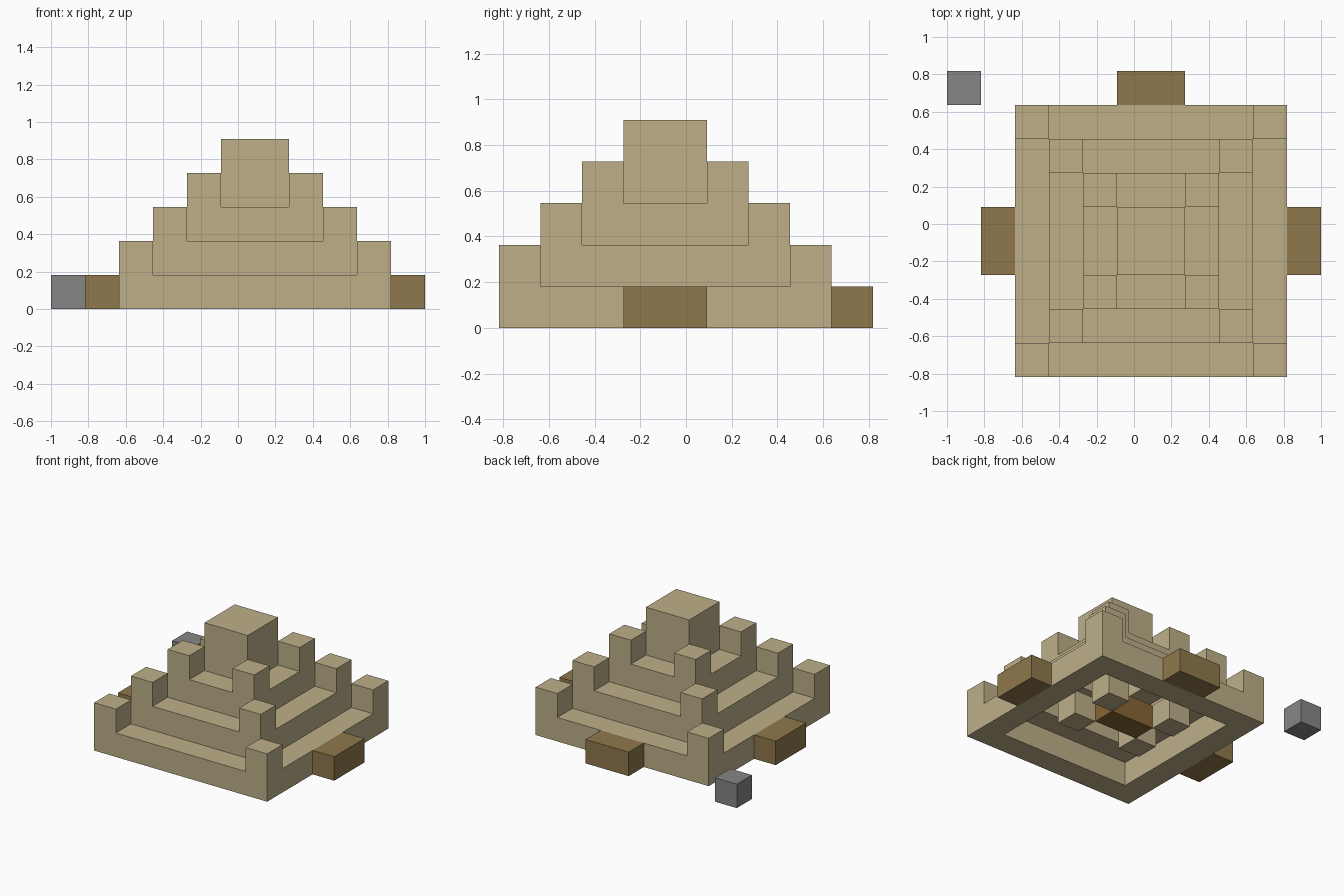
import bpy, bmesh
from mathutils import Vector

if "Cube" in bpy.data.objects:
    bpy.data.objects.remove(bpy.data.objects["Cube"], do_unlink=True)

U = 2 / 11                      # edge length of one block
ORIGIN = Vector((-5.5, -4.5, 0))


def material(name, rgb):
    mat = bpy.data.materials.new(name)
    mat.use_nodes = True
    color = (*rgb, 1)
    mat.diffuse_color = color
    bsdf = next(n for n in mat.node_tree.nodes if n.type == "BSDF_PRINCIPLED")
    bsdf.inputs["Base Color"].default_value = color
    return mat


sandstone = material("sandstone", (0.51, 0.43, 0.25))
wood = material("wood_brown", (0.275, 0.188, 0.073))
dark_wood = material("warm_brown", (0.24, 0.13, 0.035))
stone = material("stone_grey", (0.238, 0.238, 0.238))


def box_cells(x, y, z, sx=1, sy=1, sz=1):
    return {(x + i, y + j, z + k)
            for i in range(sx) for j in range(sy) for k in range(sz)}


def block_part(name, cells, mat):
    """Mesh the outer skin of a group of grid cells."""
    bm = bmesh.new()
    for cell in cells:
        center = Vector(cell) + Vector((0.5, 0.5, 0.5))
        for axis in range(3):
            for sign in (-1, 1):
                near = list(cell)
                near[axis] += sign
                if tuple(near) in cells:
                    continue
                normal, side = Vector(), Vector()
                normal[axis] = sign / 2
                side[(axis + 1) % 3] = 0.5
                up = normal.cross(side) * 2
                corners = (-side - up, side - up, side + up, -side + up)
                bm.faces.new([bm.verts.new((center + normal + c + ORIGIN) * U)
                              for c in corners])
    bmesh.ops.remove_doubles(bm, verts=bm.verts, dist=0.001)
    bmesh.ops.dissolve_limit(bm, angle_limit=0.01, verts=bm.verts, edges=bm.edges)
    bmesh.ops.recalc_face_normals(bm, faces=bm.faces)
    mesh = bpy.data.meshes.new(name)
    bm.to_mesh(mesh)
    bm.free()
    mesh.materials.append(mat)
    obj = bpy.data.objects.new(name, mesh)
    bpy.context.collection.objects.link(obj)


# Stepped hollow tiers, each a square ring with a raised block at every corner
for tier, size in enumerate((8, 6, 4)):
    x, y = 2 + tier, tier
    ring = box_cells(x, y, tier, size, size)
    ring -= box_cells(x + 1, y + 1, tier, size - 2, size - 2)
    for cx in (x, x + size - 1):
        for cy in (y, y + size - 1):
            ring |= box_cells(cx, cy, tier + 1)
    block_part(f"tier_{tier + 1}", ring, sandstone)

# Summit tower
block_part("summit_block", box_cells(5, 3, 3, 2, 2, 2), sandstone)

# Wooden blocks outside the base
block_part("right_side_block", box_cells(1, 3, 0, 1, 2), wood)
block_part("left_side_block", box_cells(10, 3, 0, 1, 2), wood)
block_part("back_block", box_cells(5, 8, 0, 2, 1), wood)

# Inner chamber: a wooden chest between four pillars
block_part("chamber_chest", box_cells(5, 4, 0, 2, 1), dark_wood)
for side, px in (("right", 4), ("left", 7)):
    for end, py in (("front", 3), ("back", 5)):
        block_part(f"chamber_pillar_{end}_{side}", box_cells(px, py, 0), sandstone)

# Detached stone at the back corner
block_part("loose_stone", box_cells(0, 8, 0), stone)
